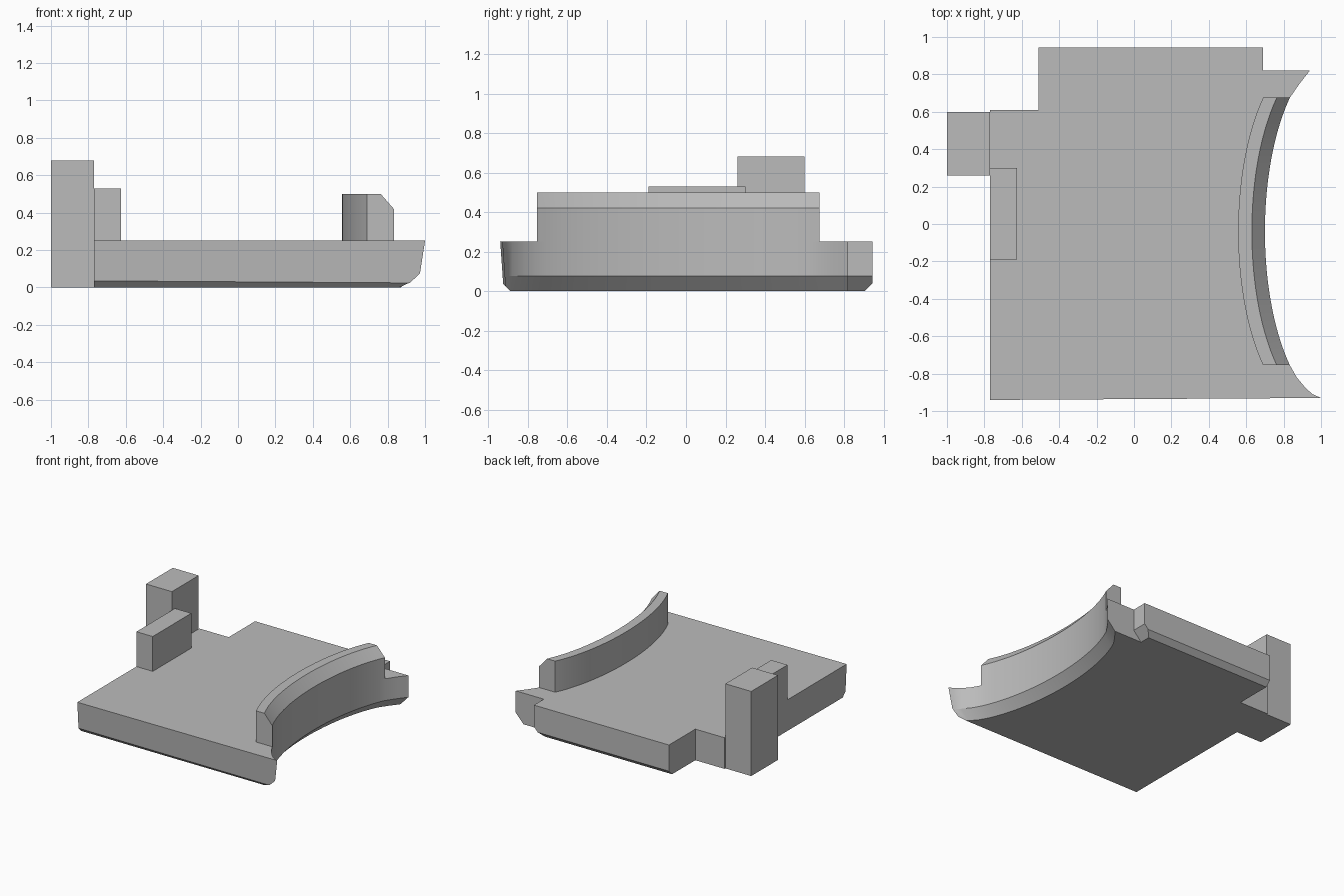
import bpy, bmesh
from math import sqrt
from mathutils import Vector

cube = bpy.data.objects.get("Cube")
if cube:
    bpy.data.objects.remove(cube, do_unlink=True)

grey = bpy.data.materials.new("plain grey")
grey.use_nodes = True
colour = (0.5, 0.5, 0.5, 1)
grey.diffuse_color = colour
grey.node_tree.nodes["Principled BSDF"].inputs["Base Color"].default_value = colour


def arc_x(y):
    """Curved right edge shared by the plate and the rail."""
    return 0.70 + 0.39 * (1 - sqrt(1 - ((y + 0.04) / 0.95) ** 2))


def loft(layers):
    """Solid from matching rings stacked upward."""
    bm = bmesh.new()
    rings = [[bm.verts.new(p) for p in layer] for layer in layers]
    bm.faces.new(rings[0][::-1])
    bm.faces.new(rings[-1])
    for low, high in zip(rings, rings[1:]):
        for i in range(len(low)):
            j = (i + 1) % len(low)
            bm.faces.new((low[i], low[j], high[j], high[i]))
    return bm


def trim(bm, point, normal):
    """Slice away everything beyond a plane and cap the cut."""
    geom = bm.verts[:] + bm.edges[:] + bm.faces[:]
    cut = bmesh.ops.bisect_plane(bm, geom=geom, plane_co=point,
                                 plane_no=Vector(normal).normalized(), clear_outer=True)
    edges = [e for e in cut["geom_cut"] if isinstance(e, bmesh.types.BMEdge)]
    bmesh.ops.edgeloop_fill(bm, edges=edges)


def finish(name, bm):
    bmesh.ops.recalc_face_normals(bm, faces=bm.faces[:])
    mesh = bpy.data.meshes.new(name)
    bm.to_mesh(mesh)
    bm.free()
    mesh.materials.append(grey)
    obj = bpy.data.objects.new(name, mesh)
    bpy.context.collection.objects.link(obj)
    return obj


def block(name, x0, x1, y0, y1, z0, z1):
    corners = [(x0, y0), (x1, y0), (x1, y1), (x0, y1)]
    return finish(name, loft([[(x, y, z) for x, y in corners] for z in (z0, z1)]))


steps = 32
front_end, back_end = -0.755, 0.675
arc_ys = [front_end + (back_end - front_end) * i / steps for i in range(steps + 1)]
arc = [(arc_x(y), y) for y in arc_ys]

# Base plate: notched outline, undercut along its right-hand edges
right_edge = [(1.0, -0.97), (1.0, -0.93), (0.955, -0.91), (0.92, -0.88), (0.87, -0.82)]
right_edge += arc + [(0.885, 0.75), (0.94, 0.82), (0.69, 0.82), (0.69, 0.945)]
left_edge = [(-0.51, 0.945), (-0.51, 0.61), (-0.77, 0.61), (-0.77, -0.97)]
plate = loft([[(x - inset, y, z) for x, y in right_edge] + [(x, y, z) for x, y in left_edge]
              for z, inset in ((0, 0.07), (0.075, 0), (0.25, 0))])
trim(plate, (0, -0.936, 0.25), (0.006, -1, -0.07))   # sloped front face
trim(plate, (0, -0.89, 0), (0, -1, -1))              # front lower chamfer
trim(plate, (0, 0.905, 0), (0, 1, -1))               # back lower chamfer
base = finish("base_plate", plate)

# Curved rail with a chamfered outer top edge
inner = [(x - 0.143, y) for x, y in reversed(arc)]
rail_layers = []
for z, inset in ((0.25, 0), (0.42, 0), (0.5, 0.07)):
    rail_layers.append([(x - inset, y, z) for x, y in arc] + [(x, y, z) for x, y in inner])
rail = finish("curved_rail", loft(rail_layers))

# Upright blocks on the left-hand edge
block("tall_post", -1.0, -0.77, 0.26, 0.60, 0, 0.68)
block("short_block", -0.77, -0.625, -0.19, 0.30, 0.25, 0.53)

# Smooth the curved walls, keep the corners crisp
for obj in (base, rail):
    bpy.ops.object.select_all(action="DESELECT")
    obj.select_set(True)
    bpy.context.view_layer.objects.active = obj
    bpy.ops.object.shade_smooth_by_angle(angle=0.5)
